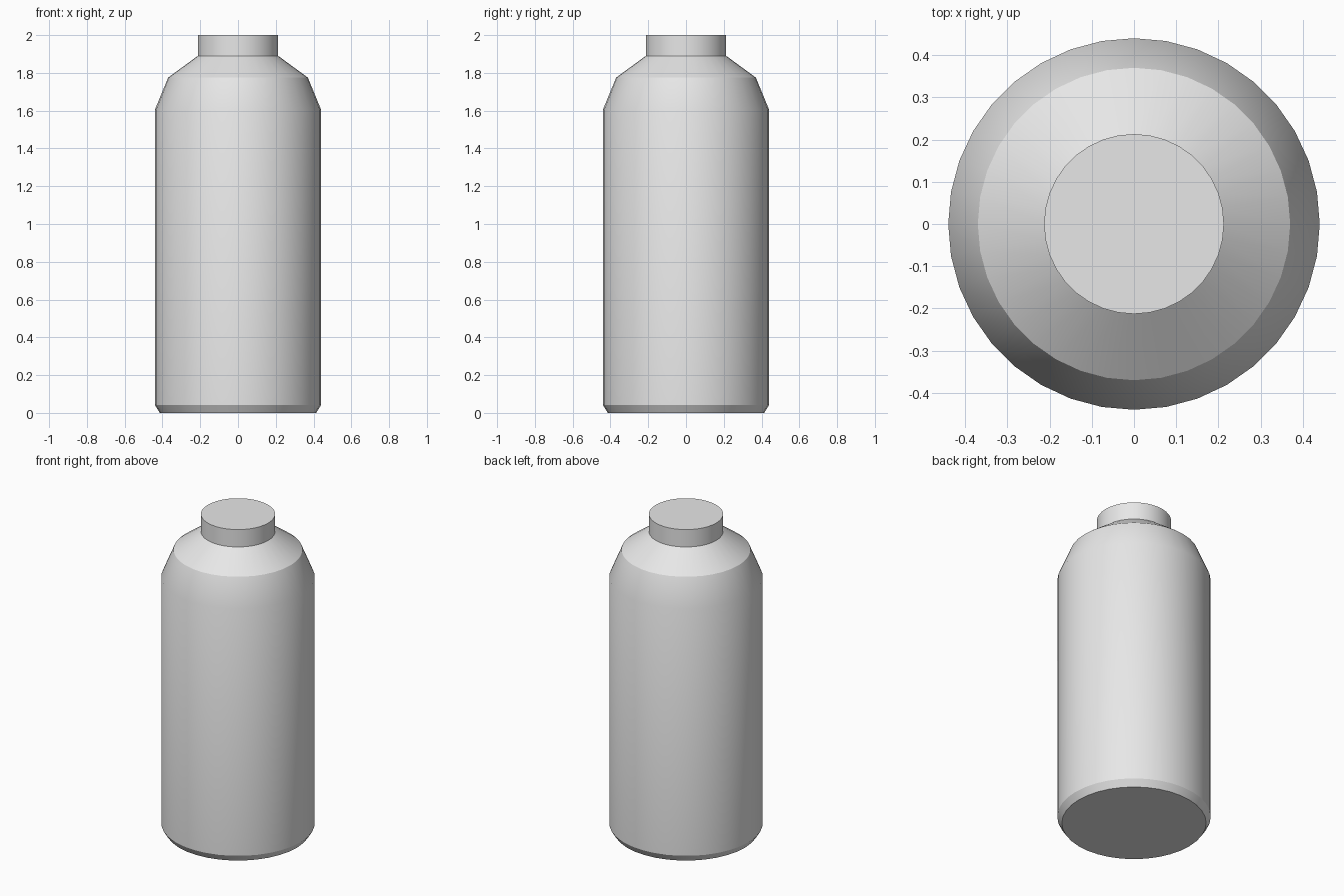
import bpy
import math

SIDES = 36

cube = bpy.data.objects.get("Cube")
if cube:
    bpy.data.objects.remove(cube, do_unlink=True)

grey = bpy.data.materials.new("plain_grey")
grey.use_nodes = True
grey.diffuse_color = (0.8, 0.8, 0.8, 1)
grey.node_tree.nodes["Principled BSDF"].inputs["Base Color"].default_value = grey.diffuse_color


def lathe(name, profile):
    """Closed solid of revolution from (radius, height) pairs, bottom to top."""
    verts = []
    for radius, z in profile:
        for i in range(SIDES):
            a = math.tau * i / SIDES
            verts.append((radius * math.cos(a), radius * math.sin(a), z))
    faces = [tuple(reversed(range(SIDES)))]
    for ring in range(len(profile) - 1):
        low, high = ring * SIDES, (ring + 1) * SIDES
        for i in range(SIDES):
            j = (i + 1) % SIDES
            faces.append((low + i, low + j, high + j, high + i))
    faces.append(tuple(range(len(verts) - SIDES, len(verts))))

    mesh = bpy.data.meshes.new(name)
    mesh.from_pydata(verts, [], faces)
    mesh.materials.append(grey)
    obj = bpy.data.objects.new(name, mesh)
    bpy.context.collection.objects.link(obj)

    bpy.ops.object.select_all(action="DESELECT")
    obj.select_set(True)
    bpy.context.view_layer.objects.active = obj
    bpy.ops.object.shade_smooth_by_angle(angle=math.radians(30))
    return obj


# Bottle: chamfered foot, straight wall, two-step shoulder and short neck cap
lathe("bottle", [
    (0.414, 0), (0.44, 0.042),      # foot chamfer
    (0.44, 1.605), (0.37, 1.775),   # wall and lower shoulder
    (0.213, 1.89), (0.213, 2),      # upper shoulder and cap
])
